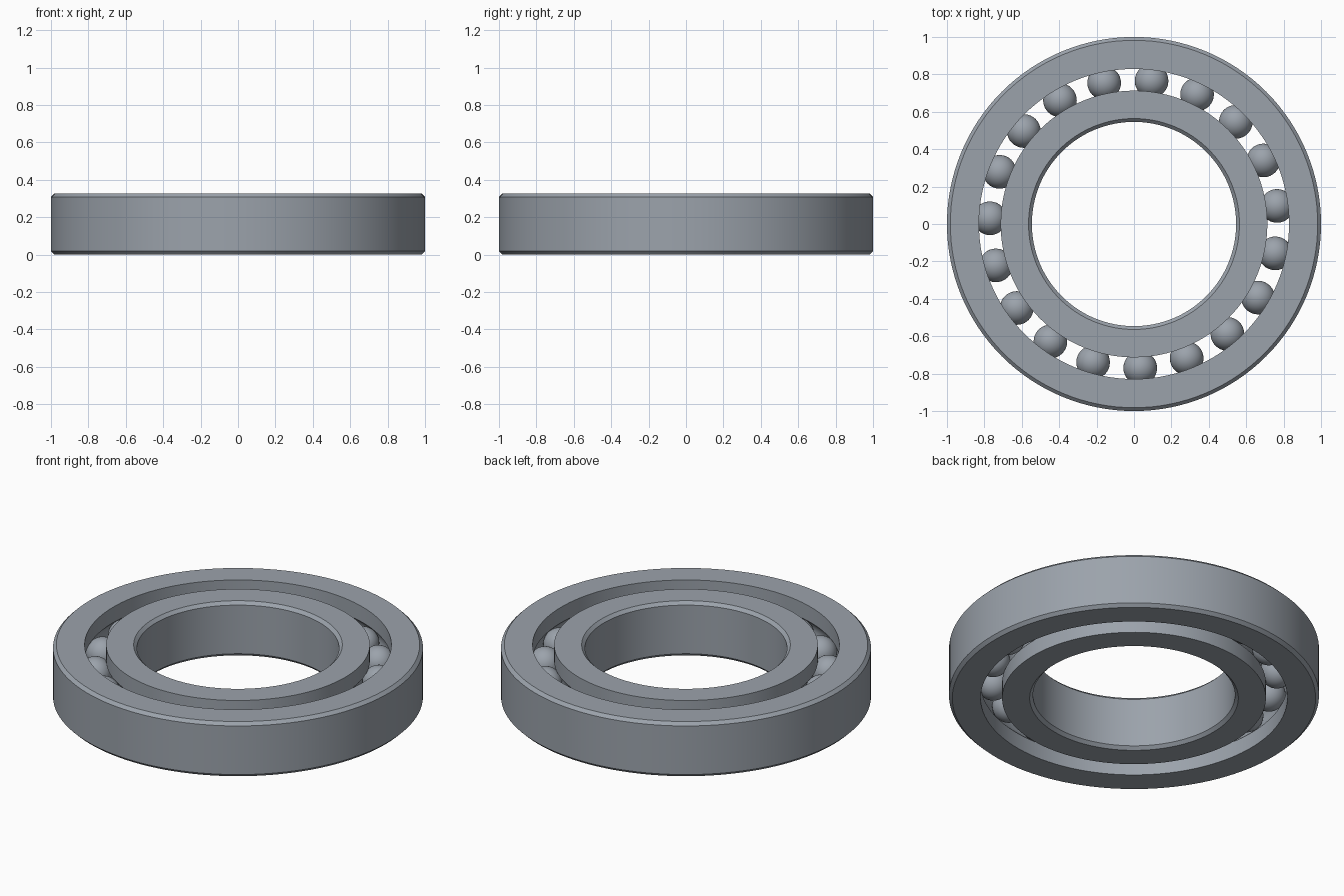
import bpy
import bmesh
from math import sin, cos, acos, pi, radians
from mathutils import Vector

cube = bpy.data.objects.get("Cube")
if cube:
    bpy.data.objects.remove(cube, do_unlink=True)

HEIGHT = 0.326
MID = HEIGHT / 2
CHAMFER = 0.018
PITCH = 0.771          # radius of the circle of ball centres
BALL = 0.09
GROOVE = BALL + 0.001
BALL_COUNT = 19
FIRST_BALL = radians(83)
SEGMENTS = 128

steel = bpy.data.materials.new("steel grey")
steel.use_nodes = True
colour = (0.33, 0.365, 0.41, 1)
steel.diffuse_color = colour
steel.node_tree.nodes["Principled BSDF"].inputs["Base Color"].default_value = colour


def finish(bm, name):
    """Turn a bmesh into a smooth steel object with crisp edges."""
    mesh = bpy.data.meshes.new(name)
    bmesh.ops.recalc_face_normals(bm, faces=bm.faces)
    bm.to_mesh(mesh)
    bm.free()
    mesh.materials.append(steel)
    mesh.shade_smooth()
    mesh.set_sharp_from_angle(angle=radians(30))
    obj = bpy.data.objects.new(name, mesh)
    bpy.context.collection.objects.link(obj)
    return obj


def race(name, plain_radius, race_radius):
    """Revolve a ring: chamfered on the plain side, grooved on the ball side."""
    out = 1 if plain_radius > race_radius else -1
    edge = plain_radius - out * CHAMFER
    profile = [(race_radius, 0), (edge, 0), (plain_radius, CHAMFER),
               (plain_radius, HEIGHT - CHAMFER), (edge, HEIGHT), (race_radius, HEIGHT)]
    # ball groove, from top to bottom
    half = acos(abs(race_radius - PITCH) / GROOVE)
    steps = 12
    for i in range(steps + 1):
        a = half * (1 - 2 * i / steps)
        profile.append((PITCH + out * GROOVE * cos(a), MID + GROOVE * sin(a)))

    bm = bmesh.new()
    verts = [bm.verts.new((r, 0, z)) for r, z in profile]
    edges = [bm.edges.new((v, verts[i - 1])) for i, v in enumerate(verts)]
    bmesh.ops.spin(bm, geom=verts + edges, cent=(0, 0, 0), axis=(0, 0, 1),
                   angle=2 * pi, steps=SEGMENTS, use_merge=True)
    bmesh.ops.remove_doubles(bm, verts=bm.verts, dist=0.0001)
    return finish(bm, name)


# Rings
race("outer_ring", 1.0, 0.829)
race("inner_ring", 0.546, 0.713)

# Balls share one mesh
bm = bmesh.new()
bmesh.ops.create_uvsphere(bm, u_segments=32, v_segments=20, radius=BALL)
first = finish(bm, "ball_1")
for i in range(BALL_COUNT):
    ball = first
    if i:
        ball = bpy.data.objects.new(f"ball_{i + 1}", first.data)
        bpy.context.collection.objects.link(ball)
    a = FIRST_BALL - 2 * pi * i / BALL_COUNT
    ball.location = Vector((PITCH * cos(a), PITCH * sin(a), MID))
